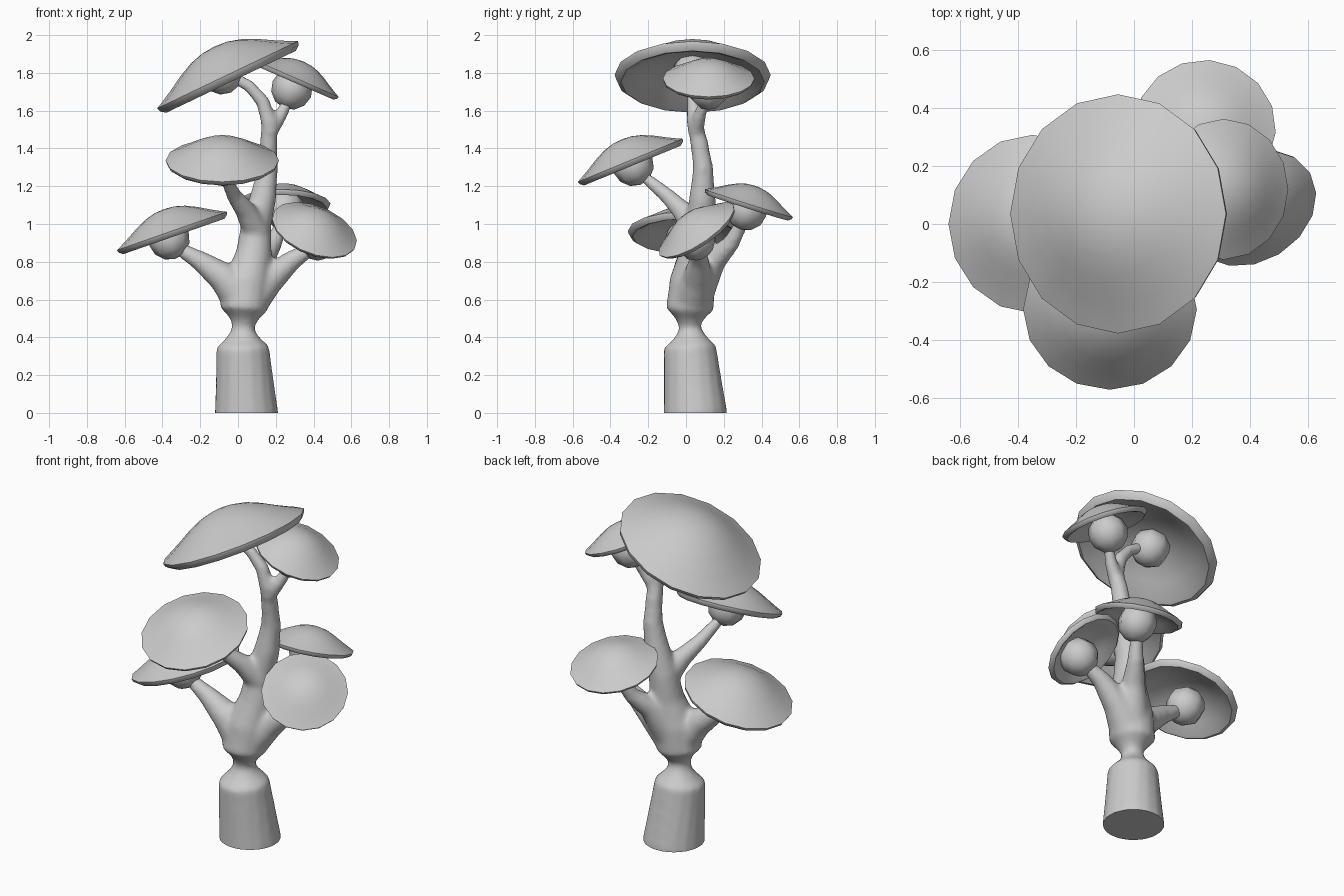
import bpy, bmesh, math
from mathutils import Vector, Matrix

if "Cube" in bpy.data.objects:
    bpy.data.objects.remove(bpy.data.objects["Cube"])


def add_object(name, bm, angle=None):
    me = bpy.data.meshes.new(name)
    bmesh.ops.recalc_face_normals(bm, faces=bm.faces)
    bm.to_mesh(me)
    bm.free()
    ob = bpy.data.objects.new(name, me)
    bpy.context.collection.objects.link(ob)
    if angle:
        bpy.ops.object.select_all(action='DESELECT')
        ob.select_set(True)
        bpy.context.view_layer.objects.active = ob
        bpy.ops.object.shade_smooth_by_angle(angle=math.radians(angle))
    return ob


def tube(bm, path, sides=16):
    """Closed tube through (x, y, z, radius) points."""
    pts = [Vector(p[:3]) for p in path]
    rings = []
    for i, p in enumerate(pts):
        t = pts[min(i + 1, len(pts) - 1)] - pts[max(i - 1, 0)]
        q = t.to_track_quat('Z', 'Y')
        if i == 0 and p.z < 0:
            q.identity()
        rings.append([bm.verts.new(p + q @ Vector((
            path[i][3] * math.cos(a), path[i][3] * math.sin(a), 0)))
            for a in (2 * math.pi * k / sides for k in range(sides))])
    for a, b in zip(rings, rings[1:]):
        for k in range(sides):
            j = (k + 1) % sides
            bm.faces.new((a[k], a[j], b[j], b[k]))
    bm.faces.new(rings[0][::-1])
    bm.faces.new(rings[-1])


# trunk and branches, fused into one smooth body
paths = [
    [(.045, .05, -.1, .175), (.045, .05, 0, .17), (.025, .02, .35, .14),
     (.03, .02, .55, .128), (.05, .035, .7, .122), (.085, .06, .85, .095),
     (.097, .08, 1.0, .08), (.135, .087, 1.15, .07), (.158, .09, 1.3, .055),
     (.162, .07, 1.43, .049), (.165, .045, 1.54, .045),
     (.13, .04, 1.65, .038), (.06, .035, 1.73, .033), (-.05, .035, 1.79, .03)],
    [(.163, .05, 1.48, .045), (.22, .07, 1.565, .036), (.28, .11, 1.68, .028)],
    [(.1, .06, .96, .075), (.04, -.02, 1.07, .056), (-.02, -.1, 1.15, .042),
     (-.07, -.22, 1.25, .03)],
    [(.03, .02, .6, .115), (-.08, .0, .72, .082), (-.2, .0, .805, .054),
     (-.33, .0, .88, .032)],
    [(.06, .03, .6, .11), (.17, .06, .71, .08), (.29, .07, .81, .053),
     (.42, .06, .89, .032)],
    [(.07, .06, .66, .1), (.13, .15, .81, .066), (.19, .24, .9, .046),
     (.24, .31, 1.03, .032)],
]
bm = bmesh.new()
for p in paths:
    tube(bm, p)
raw = add_object("trunk_raw", bm)
m = raw.modifiers.new("fuse", 'REMESH')
m.mode = 'VOXEL'
m.voxel_size = 0.014
m = raw.modifiers.new("soften", 'SMOOTH')
m.factor = 0.5
m.iterations = 10
ev = raw.evaluated_get(bpy.context.evaluated_depsgraph_get())
bm = bmesh.new()
bm.from_mesh(ev.to_mesh())
ev.to_mesh_clear()
bpy.data.objects.remove(raw)
# flat foot on the ground
bmesh.ops.bisect_plane(bm, geom=bm.verts[:] + bm.edges[:] + bm.faces[:],
                       plane_co=(0, 0, 0), plane_no=(0, 0, 1), clear_inner=True)
bmesh.ops.holes_fill(bm, edges=[e for e in bm.edges if e.is_boundary], sides=0)
add_object("trunk", bm, 50)

# cap section in units of the cap radius: dome, lip, hollow underside
DOME = [(0, .4), (.18, .385), (.36, .335), (.55, .245), (.75, .13), (.9, .05),
        (1, 0), (.985, -.05), (.92, -.1), (.87, -.085), (.65, .04), (.38, .16), (0, .23)]


def cap(name, centre, normal, r, knob):
    """Mushroom-like canopy plus the round bud holding it."""
    q = Vector(normal).normalized().to_track_quat('Z', 'Y').to_matrix().to_4x4()
    bm = bmesh.new()
    vs = [bm.verts.new((x * r, 0, z * r)) for x, z in DOME]
    es = [bm.edges.new(p) for p in zip(vs, vs[1:])]
    bmesh.ops.spin(bm, geom=vs + es, axis=(0, 0, 1), cent=(0, 0, 0),
                   angle=2 * math.pi, steps=16)
    bmesh.ops.remove_doubles(bm, verts=bm.verts, dist=1e-4)
    bm.transform(Matrix.Translation(centre) @ q)
    add_object(name + "_cap", bm, 50)
    bm = bmesh.new()
    bmesh.ops.create_uvsphere(bm, u_segments=8, v_segments=6, radius=.11)
    bm.transform(Matrix.Translation(knob) @ q)
    add_object(name + "_bud", bm, 60)


cap("top", (-.055, .035, 1.79), (-.43, 0, .9), .413, (-.085, .035, 1.795))
cap("upper_right", (.31, .12, 1.77), (.4, 0, .92), .243, (.285, .12, 1.715))
cap("front", (-.083, -.295, 1.337), (0, -.38, .925), .3, (-.08, -.28, 1.31))
cap("left", (-.35, 0, .963), (-.33, 0, .944), .308, (-.365, 0, .92))
cap("right", (.405, .055, .97), (.32, -.53, .785), .237, (.43, .045, .915))
cap("back", (.245, .333, 1.11), (.02, .3, .95), .245, (.245, .32, 1.075))
